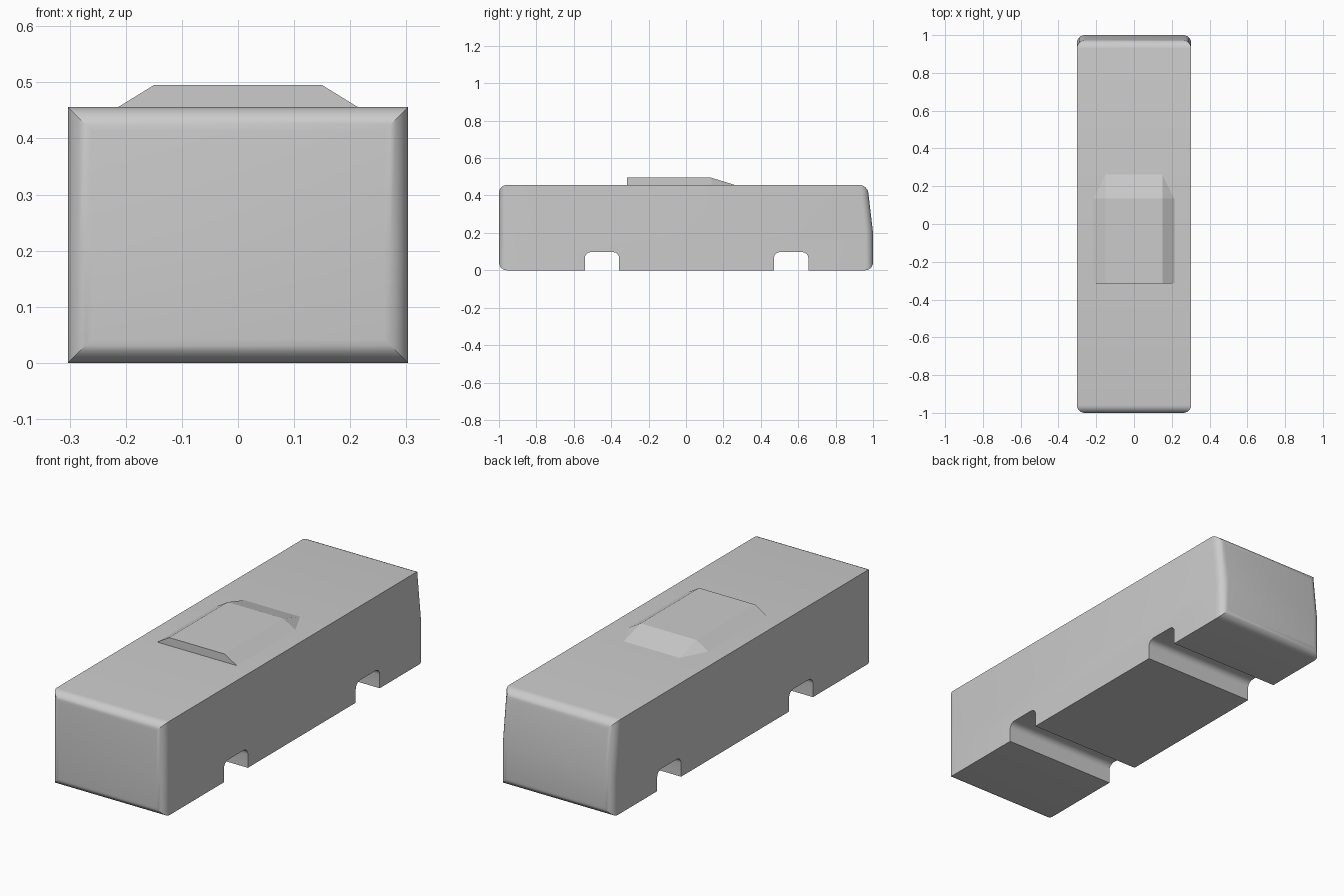
import bpy
import bmesh
from math import sin, cos, pi, radians

if "Cube" in bpy.data.objects:
    bpy.data.objects.remove(bpy.data.objects["Cube"])

W, H = 0.303, 0.456      # half width and height of the body
SEG = 6                  # steps in each rounded end


def finish(bm, name):
    bmesh.ops.recalc_face_normals(bm, faces=bm.faces)
    mesh = bpy.data.meshes.new(name)
    bm.to_mesh(mesh)
    bm.free()
    ob = bpy.data.objects.new(name, mesh)
    bpy.context.collection.objects.link(ob)
    return ob


def activate(ob):
    bpy.ops.object.select_all(action='DESELECT')
    ob.select_set(True)
    bpy.context.view_layer.objects.active = ob


def loft(rings, name):
    bm = bmesh.new()
    loops = [[bm.verts.new(p) for p in ring] for ring in rings]
    for a, b in zip(loops, loops[1:]):
        for i in range(len(a)):
            j = (i + 1) % len(a)
            bm.faces.new((a[i], a[j], b[j], b[i]))
    bm.faces.new(loops[0])
    bm.faces.new(loops[-1])
    return finish(bm, name)


# Body: box cross-sections that shrink in a quarter circle at both ends;
# the upper half of the rear leans forward
def section(y, inset, lean):
    x, lo, hi, mid = W - inset, inset, H - inset, 0.2
    top = y - lean * (hi - mid) / (H - mid)
    return [(-x, y, lo), (x, y, lo), (x, y, mid),
            (x, top, hi), (-x, top, hi), (-x, y, mid)]


angles = [pi / 2 * i / SEG for i in range(SEG + 1)]
R = 0.042
rings = [section(-1 + R * (1 - sin(a)), R * (1 - cos(a)), 0) for a in reversed(angles)]
rings += [section(1 - R * (1 - sin(a)), R * (1 - cos(a)), 0.03) for a in angles]
# flat ends: split the rear cap along its fold
bm = bmesh.new()
loops = [[bm.verts.new(p) for p in ring] for ring in rings]
for a, b in zip(loops, loops[1:]):
    for i in range(6):
        j = (i + 1) % 6
        bm.faces.new((a[i], a[j], b[j], b[i]))
for cap in (loops[0], loops[-1]):
    bm.faces.new((cap[0], cap[1], cap[2], cap[5]))
    bm.faces.new((cap[5], cap[2], cap[3], cap[4]))
body = finish(bm, "bus_body")

# Wheel channels: round-topped slots cut across the full width
for yc in (-0.449, 0.562):
    w, h, r = 0.092, 0.097, 0.032
    prof = [(-w, -0.1), (w, -0.1)]
    prof += [(w - r + r * cos(a), h - r + r * sin(a)) for a in angles]
    prof += [(-w + r - r * cos(a), h - r + r * sin(a)) for a in reversed(angles)]
    cutter = loft([[(x, yc + y, z) for y, z in prof] for x in (-0.5, 0.5)], "wheel_cutter")
    cutter.hide_render = True
    mod = body.modifiers.new("wheel_channel", 'BOOLEAN')
    mod.operation = 'DIFFERENCE'
    mod.solver = 'EXACT'
    mod.object = cutter
    activate(body)
    bpy.ops.object.modifier_apply(modifier=mod.name)
    bpy.data.objects.remove(cutter)
activate(body)
bpy.ops.object.shade_smooth_by_angle(angle=radians(30))

# Roof unit: upright front, sloped sides and tapered rear
bm = bmesh.new()
base = [(-0.215, -0.315), (0.215, -0.315), (0.215, 0.135),
        (0.15, 0.265), (-0.15, 0.265), (-0.215, 0.135)]
top = [(-0.15, -0.315), (0.15, -0.315), (0.15, 0.135), (-0.15, 0.135)]
bmesh.ops.convex_hull(bm, input=[bm.verts.new((x, y, H - 0.001)) for x, y in base]
                      + [bm.verts.new((x, y, 0.495)) for x, y in top])
bmesh.ops.dissolve_limit(bm, angle_limit=0.01, verts=bm.verts, edges=bm.edges)
finish(bm, "roof_unit")
